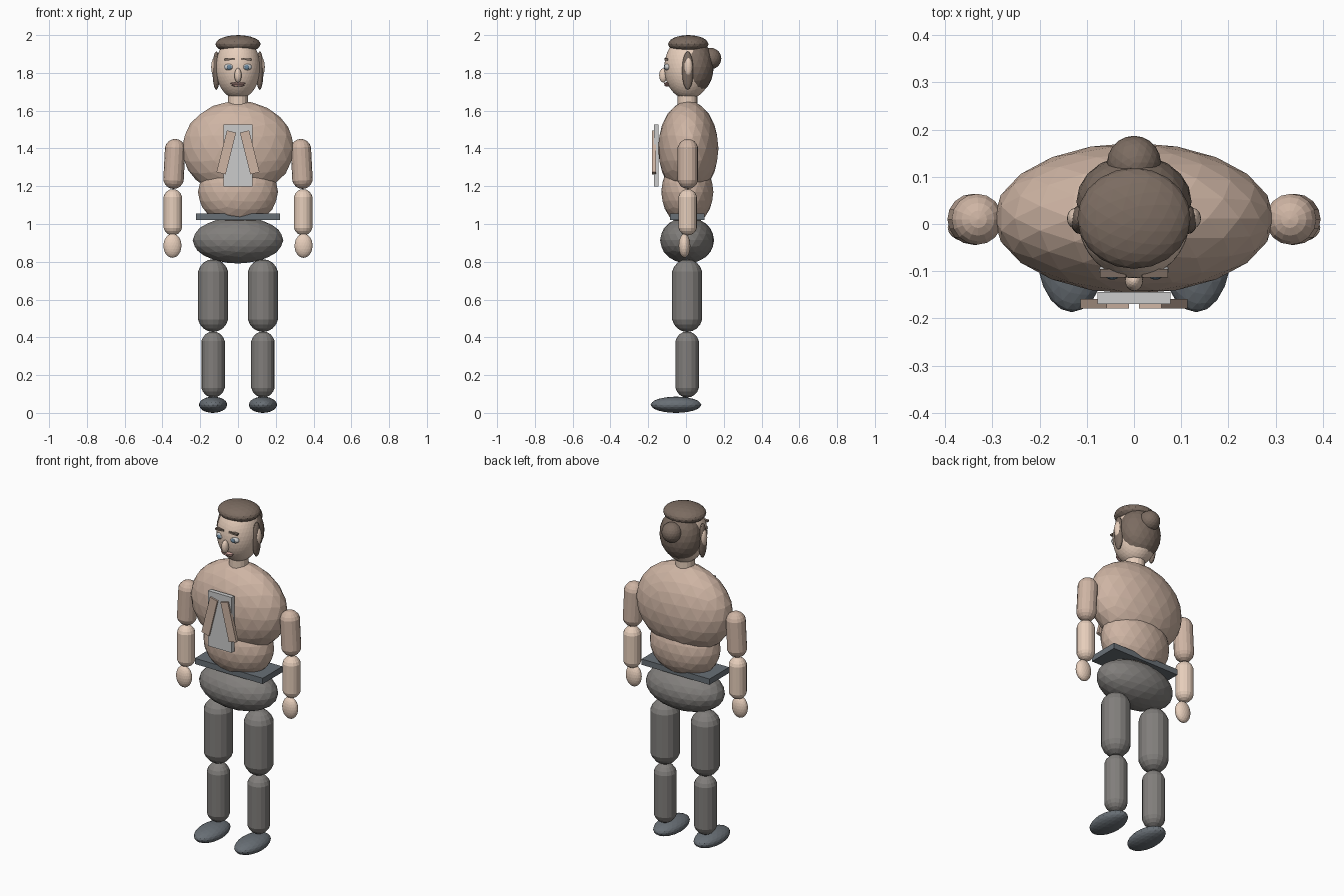
import bpy, bmesh, math
from mathutils import Matrix, Vector

if "Cube" in bpy.data.objects:
    bpy.data.objects.remove(bpy.data.objects["Cube"])


def mat(name, r, g, b):
    m = bpy.data.materials.new(name)
    m.diffuse_color = (r, g, b, 1)
    m.use_nodes = True
    m.node_tree.nodes["Principled BSDF"].inputs["Base Color"].default_value = m.diffuse_color
    return m


SKIN = mat("skin", 0.80, 0.62, 0.50)
JACKET = mat("jacket_tan", 0.62, 0.46, 0.37)
HAIR = mat("hair_brown", 0.20, 0.15, 0.12)
TROUSER = mat("trouser_grey", 0.22, 0.21, 0.20)
SHOE = mat("shoe_dark", 0.14, 0.16, 0.18)
SHIRT = mat("shirt_white", 0.85, 0.85, 0.83)
IRIS = mat("iris_blue", 0.15, 0.25, 0.35)
LIP = mat("lip_pink", 0.60, 0.36, 0.32)


def finish(bm, name, loc, m, tilt=0.0):
    me = bpy.data.meshes.new(name)
    bm.to_mesh(me)
    bm.free()
    me.materials.append(m)
    ob = bpy.data.objects.new(name, me)
    ob.location = loc
    ob.rotation_euler = (0, tilt, 0)
    bpy.context.collection.objects.link(ob)
    return ob


def ball(name, loc, radii, m, sub=3):
    bm = bmesh.new()
    bmesh.ops.create_icosphere(bm, subdivisions=sub, radius=1)
    bmesh.ops.scale(bm, vec=radii, verts=bm.verts)
    return finish(bm, name, loc, m)


def box(name, loc, size, m, tilt=0.0):
    bm = bmesh.new()
    bmesh.ops.create_cube(bm, size=1)
    bmesh.ops.scale(bm, vec=size, verts=bm.verts)
    return finish(bm, name, loc, m, tilt)


def capsule(name, loc, r, length, m, tilt=0.0):
    # sphere without an equator ring, pulled apart at the middle
    bm = bmesh.new()
    bmesh.ops.create_uvsphere(bm, u_segments=16, v_segments=9, radius=r)
    k = 1 / math.cos(math.radians(10))
    for v in bm.verts:
        if abs(v.co.z) < r * 0.3:
            v.co.x *= k
            v.co.y *= k
        v.co.z += math.copysign(length / 2 - r, v.co.z)
    return finish(bm, name, loc, m, tilt)


# torso and hips
ball("chest", (0, 0.012, 1.40), (0.297, 0.16, 0.252), JACKET)
ball("waist", (0, 0.007, 1.17), (0.212, 0.138, 0.18), JACKET)
ball("pelvis", (0, 0.006, 0.914), (0.24, 0.143, 0.123), TROUSER)
box("belt", (0, 0.006, 1.038), (0.444, 0.184, 0.034), SHOE)

# shirt front
box("shirt_panel", (0, -0.157, 1.362), (0.154, 0.025, 0.327), SHIRT)

# neck and head
bm = bmesh.new()
bmesh.ops.create_cone(bm, cap_ends=True, segments=16, radius1=0.053, radius2=0.053, depth=0.12)
finish(bm, "neck", (0, 0.008, 1.655), SKIN)
ball("head", (0, 0.01, 1.827), (0.118, 0.125, 0.166), SKIN, 4)
ball("hair_back", (0, 0.048, 1.832), (0.122, 0.099, 0.142), HAIR)
ball("hair_top", (0, 0.012, 1.952), (0.12, 0.107, 0.048), HAIR)
ball("hair_bun", (0, 0.13, 1.876), (0.057, 0.057, 0.057), HAIR)
ball("nose", (0, -0.12, 1.787), (0.019, 0.022, 0.038), SKIN)
ball("upper_lip", (0, -0.102, 1.744), (0.04, 0.014, 0.007), LIP)
ball("lower_lip", (0, -0.1, 1.735), (0.034, 0.014, 0.008), LIP)

# mirrored parts
for s, side in ((-1, "left"), (1, "right")):
    box(side + "_lapel", (s * 0.062, -0.169, 1.379), (0.05, 0.02, 0.228), JACKET,
        -s * math.radians(14))
    # face details
    ball(side + "_eye", (s * 0.046, -0.098, 1.831), (0.028, 0.017, 0.018), SHIRT)
    ball(side + "_iris", (s * 0.046, -0.112, 1.83), (0.013, 0.006, 0.013), IRIS, 2)
    box(side + "_eyebrow", (s * 0.044, -0.104, 1.872), (0.055, 0.018, 0.01), HAIR,
        s * math.radians(3))
    ball(side + "_ear", (s * 0.124, 0.012, 1.831), (0.018, 0.022, 0.05), SKIN)
    ball(side + "_hair_lock", (s * 0.115, 0.009, 1.812), (0.02, 0.03, 0.102), HAIR)
    # arms
    capsule(side + "_upper_arm", (s * 0.337, 0.01, 1.318), 0.054, 0.265, JACKET,
            -s * math.radians(3))
    capsule(side + "_forearm", (s * 0.345, 0.009, 1.062), 0.049, 0.245, SKIN)
    ball(side + "_hand", (s * 0.347, -0.008, 0.885), (0.048, 0.031, 0.064), SKIN)
    # legs
    capsule(side + "_thigh", (s * 0.132, 0.006, 0.621), 0.08, 0.385, TROUSER)
    capsule(side + "_shin", (s * 0.132, 0.006, 0.256), 0.062, 0.35, TROUSER)
    ball(side + "_shoe", (s * 0.132, -0.053, 0.043), (0.075, 0.134, 0.043), SHOE)
